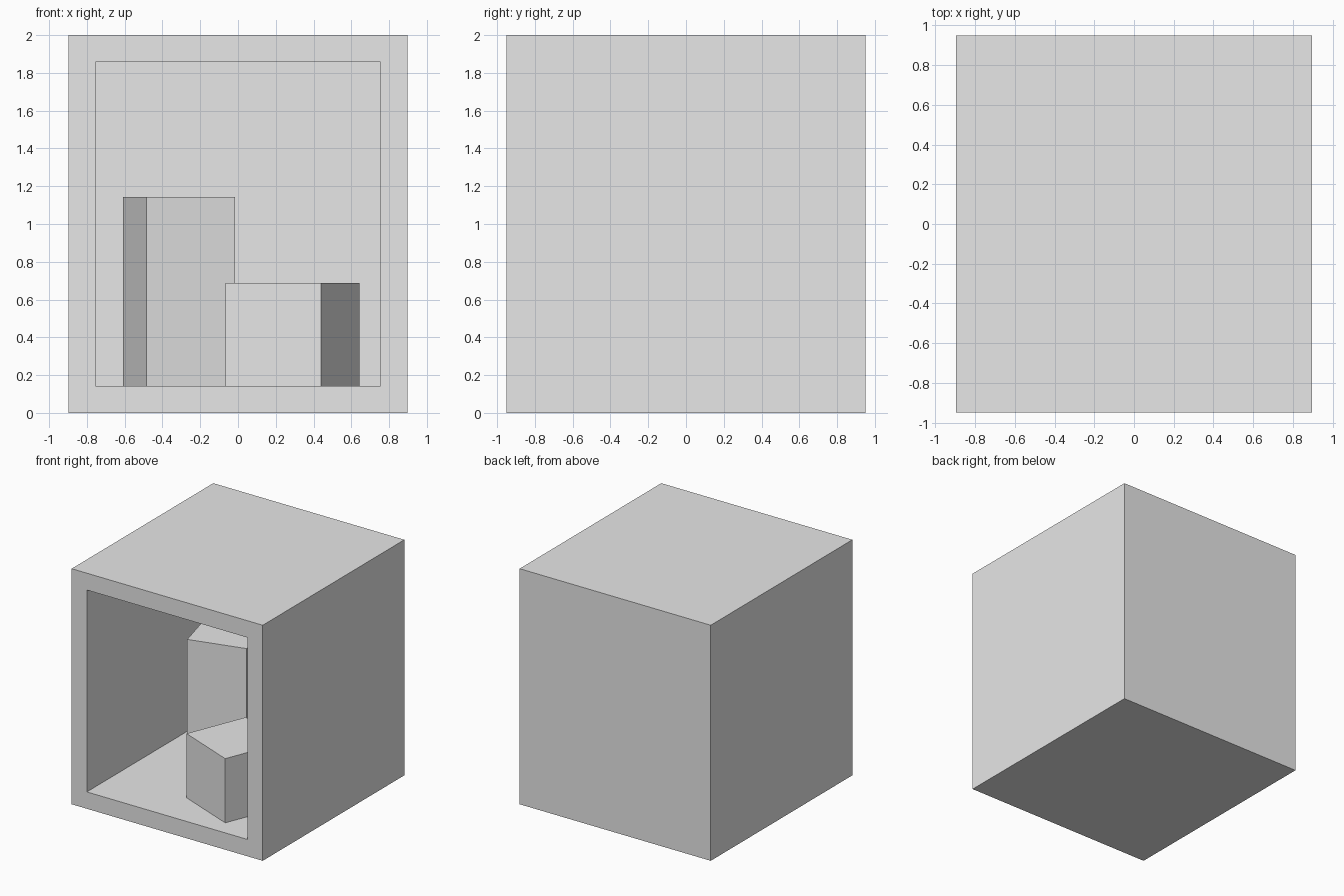
import bpy, bmesh
from math import radians
from mathutils import Matrix, Vector

cube = bpy.data.objects.get("Cube")
if cube:
    bpy.data.objects.remove(cube, do_unlink=True)

WALL = 0.143                      # thickness of the room shell
SIZE = Vector((1.795, 1.9, 2.0))  # outer room size

grey = bpy.data.materials.new("light_grey")
grey.use_nodes = True
grey.diffuse_color = (0.8, 0.8, 0.8, 1)
grey.node_tree.nodes["Principled BSDF"].inputs["Base Color"].default_value = (0.8, 0.8, 0.8, 1)


def box_mesh(size):
    """Box of the given size standing on its own origin."""
    bm = bmesh.new()
    bmesh.ops.create_cube(bm, size=1)
    bmesh.ops.scale(bm, vec=size, verts=bm.verts)
    bmesh.ops.translate(bm, vec=(0, 0, size[2] / 2), verts=bm.verts)
    return bm


def finish(name, bm, location=(0, 0, 0), turn=0):
    bmesh.ops.recalc_face_normals(bm, faces=bm.faces)
    mesh = bpy.data.meshes.new(name)
    bm.to_mesh(mesh)
    bm.free()
    mesh.materials.append(grey)
    obj = bpy.data.objects.new(name, mesh)
    obj.location = location
    obj.rotation_euler.z = radians(turn)
    bpy.context.collection.objects.link(obj)
    return obj


# Room shell: front face inset to a rim, then pushed back to hollow it out
bm = box_mesh(SIZE)
front = min(bm.faces, key=lambda f: f.calc_center_median().y)
bmesh.ops.inset_region(bm, faces=[front], thickness=WALL, use_even_offset=True)
new = bmesh.ops.extrude_discrete_faces(bm, faces=[front])["faces"]
bmesh.ops.translate(bm, vec=(0, SIZE.y - WALL, 0), verts=new[0].verts)
finish("room_shell", bm)

# Two turned blocks on the room floor
finish("tall_block", box_mesh((0.486, 0.486, 1.0)), (-0.312, 0.308, WALL), 14.9)
finish("short_block", box_mesh((0.545, 0.545, 0.545)), (0.289, -0.446, WALL), -21.9)
